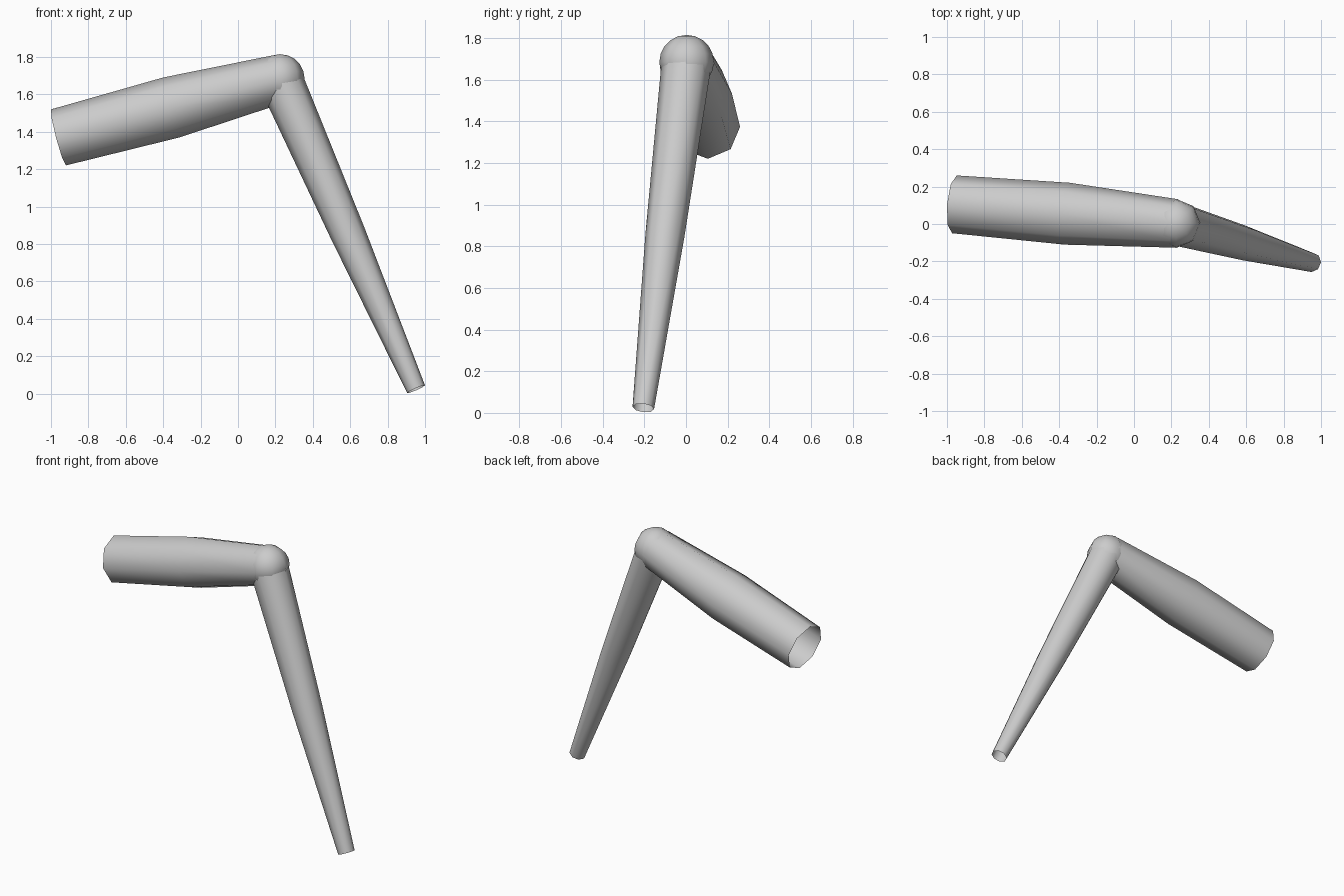
import bpy
import bmesh
from math import cos, sin, tau
from mathutils import Vector

cube = bpy.data.objects.get("Cube")
if cube:
    bpy.data.objects.remove(cube)

grey = bpy.data.materials.new("light grey")
grey.use_nodes = True
colour = (0.6, 0.6, 0.6, 1)
grey.diffuse_color = colour
grey.node_tree.nodes["Principled BSDF"].inputs["Base Color"].default_value = colour

SIDES = 8
JOINT = Vector((0.225, 0.003, 1.684))


def finish(name, bm):
    for face in bm.faces:
        face.smooth = True
    mesh = bpy.data.meshes.new(name)
    bm.to_mesh(mesh)
    bm.free()
    mesh.materials.append(grey)
    obj = bpy.data.objects.new(name, mesh)
    bpy.context.collection.objects.link(obj)
    return obj


def open_tube(name, stations):
    """Eight-sided tube, open at both ends, through (centre, radius) stations."""
    axis = (stations[-1][0] - stations[0][0]).normalized()
    u = axis.cross(Vector((0, 1, 0))).normalized()
    v = axis.cross(u)
    bm = bmesh.new()
    rings = []
    for centre, radius in stations:
        rings.append([bm.verts.new(centre + radius * (u * cos(tau * i / SIDES) + v * sin(tau * i / SIDES)))
                      for i in range(SIDES)])
    for a, b in zip(rings, rings[1:]):
        for i in range(SIDES):
            j = (i + 1) % SIDES
            bm.faces.new((a[i], a[j], b[j], b[i]))
    return finish(name, bm)


# Thick upper segment, widest at its middle
open_tube("upper_segment", [
    (JOINT, 0.13),
    (Vector((-0.357, 0.055, 1.53)), 0.166),
    (Vector((-0.96, 0.105, 1.37)), 0.155),
])

# Slim tapering lower segment
open_tube("lower_segment", [
    (JOINT, 0.12),
    (Vector((0.588, -0.101, 0.855)), 0.094),
    (Vector((0.952, -0.205, 0.024)), 0.052),
])

# Ball joint
bm = bmesh.new()
bmesh.ops.create_uvsphere(bm, u_segments=SIDES, v_segments=10, radius=0.131)
ball = finish("ball_joint", bm)
ball.location = JOINT
